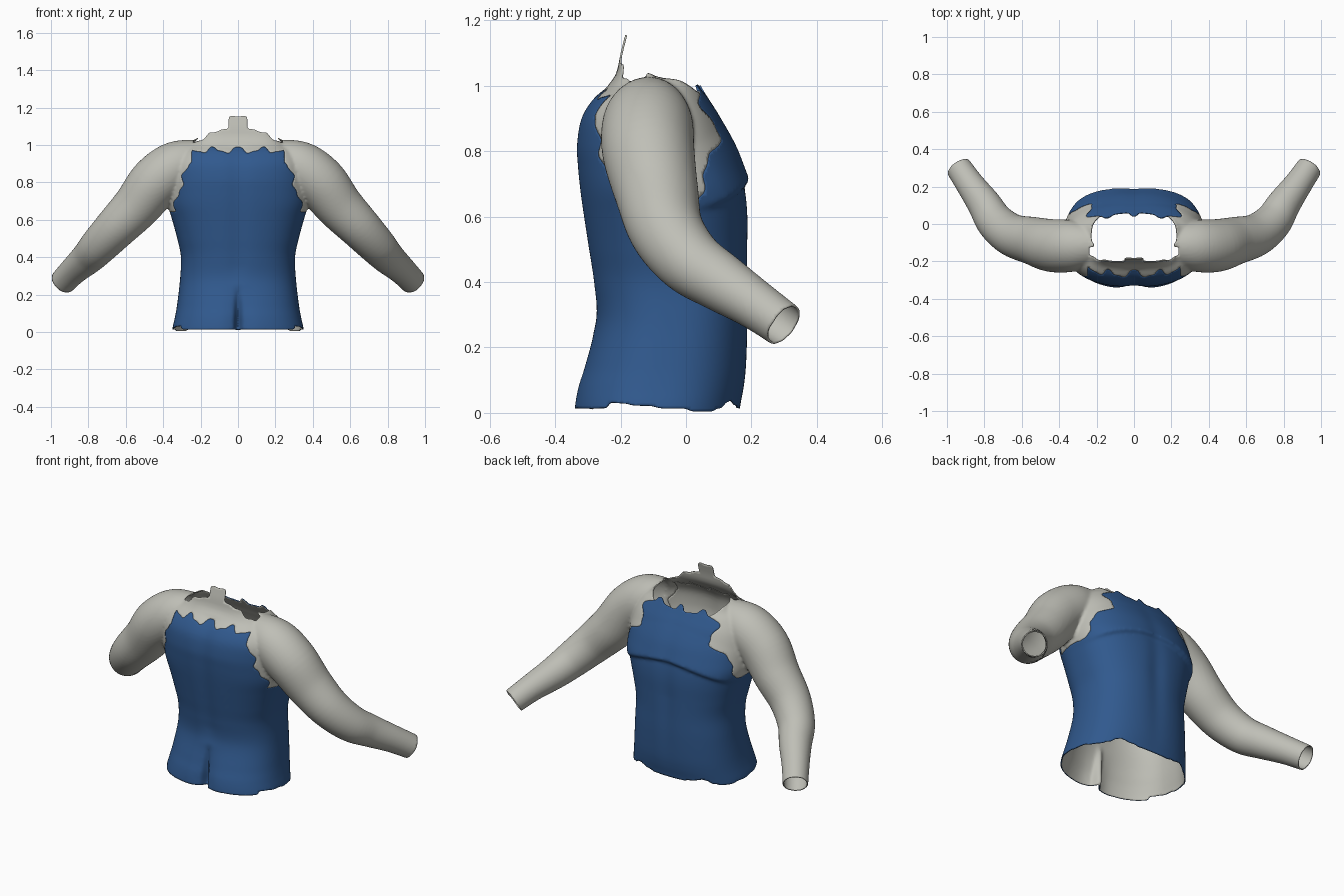
import bpy, bmesh, math
from mathutils import Vector

if "Cube" in bpy.data.objects:
    bpy.data.objects.remove(bpy.data.objects["Cube"])

def material(name, rgb):
    m = bpy.data.materials.new(name)
    m.diffuse_color = (*rgb, 1)
    m.use_nodes = True
    m.node_tree.nodes["Principled BSDF"].inputs["Base Color"].default_value = m.diffuse_color
    return m

BLUE = material("suit blue", (0.03, 0.10, 0.27))
GREY = material("warm grey", (0.52, 0.52, 0.47))

def resample(rows, n):
    """Catmull-Rom interpolation of rows of numbers."""
    out = []
    for k in range(n + 1):
        f = k / n * (len(rows) - 1)
        i = min(int(f), len(rows) - 2)
        t = f - i
        a, b, c, d = (rows[min(max(j, 0), len(rows) - 1)] for j in (i - 1, i, i + 1, i + 2))
        out.append([0.5 * (2*q + (r - p)*t + (2*p - 5*q + 4*r - s)*t*t + (3*q - p - 3*r + s)*t**3)
                    for p, q, r, s in zip(a, b, c, d)])
    return out

def loft(bm, rings):
    """Closed tube through rings of equal length."""
    vs = [[bm.verts.new(p) for p in r] for r in rings]
    n = len(vs[0])
    faces = [bm.faces.new((a[i], a[(i+1) % n], b[(i+1) % n], b[i]))
             for a, b in zip(vs, vs[1:]) for i in range(n)]
    faces += [bm.faces.new(vs[0][::-1]), bm.faces.new(vs[-1])]
    bmesh.ops.recalc_face_normals(bm, faces=faces)

# Torso sections: height, half width, back y, chest y, squareness
TORSO = [(-.04, .355, -.348, .16, 2.4), (.02, .35, -.346, .166, 2.4), (.08, .337, -.335, .178, 2.4),
         (.15, .325, -.312, .186, 2.4), (.28, .31, -.277, .191, 2.4), (.40, .305, -.285, .191, 2.4),
         (.50, .325, -.30, .191, 2.4), (.60, .352, -.315, .191, 2.4), (.68, .375, -.326, .183, 2.4),
         (.75, .378, -.333, .166, 2.4), (.82, .375, -.336, .145, 2.4), (.90, .36, -.322, .108, 2.5),
         (.96, .32, -.285, .07, 2.7), (1.0, .26, -.24, .045, 3), (1.04, .215, -.213, .03, 4),
         (1.10, .20, -.20, .02, 4), (1.17, .20, -.182, .02, 4)]

def torso_ring(row, n=180):
    z, w, yb, yf, e = row
    pts = []
    for i in range(n):
        a = 2 * math.pi * i / n
        c, s = math.cos(a), math.sin(a)
        # even angular spacing keeps points dense near the centre line
        r = (abs(c)**e + abs(s)**e) ** (-1 / e)
        x = w * r * c
        y = (yb + yf) / 2 + (yf - yb) / 2 * r * s
        if s > 0:   # chest fold and breastbone dip
            d = z - (.70 - .7 * x * x)
            if d > 0:
                y += .022 * min(d / .015, 1) * max(0, 1 - d / .2) * min(1, s * 1.6)
            y -= .01 * math.exp(-(x / .05)**2) * max(0, 1 - abs(z - .5) / .5)
        else:       # cleft and spine groove
            k = min(1, max(0, (.25 - z) / .2))
            y += k * (.055 * math.exp(-(x / .014)**2) + .022 * math.exp(-(x / .06)**2))
            if .25 < z < 1:
                y += .008 * math.exp(-(x / .05)**2) * min(1, (z - .25) / .1)
        pts.append((x, y, z))
    return pts

# Arm path: x, y, z, radius
ARM = [(.10, -.11, .90, .10), (.22, -.112, .915, .112), (.33, -.117, .882, .138), (.44, -.115, .80, .141),
       (.54, -.09, .675, .128), (.65, -.06, .56, .114), (.74, .01, .465, .102),
       (.80, .105, .40, .09), (.875, .21, .332, .076), (.935, .298, .27, .070),
       (.975, .357, .227, .068)]
WRIST, WDIR = Vector((.935, .298, .27)), Vector((.06, .088, -.065)).normalized()

def arm_rings(side, n=48):
    rows = resample(ARM, 60)
    pts = [Vector((side * r[0], r[1], r[2])) for r in rows]
    rings = []
    for i, p in enumerate(pts):
        t = (pts[min(i+1, len(pts)-1)] - pts[max(i-1, 0)]).normalized()
        u = t.cross(Vector((0, 1, 0.3))).normalized()
        v = t.cross(u)
        rings.append([p + rows[i][3] * (math.cos(2*math.pi*k/n) * u + math.sin(2*math.pi*k/n) * v)
                      for k in range(n)])
    return rings

# Merge torso and arms into one blended skin
bm = bmesh.new()
loft(bm, [torso_ring(r) for r in resample(TORSO, 128)])
for side in (1, -1):
    loft(bm, arm_rings(side))
me = bpy.data.meshes.new("blend")
bm.to_mesh(me)
bm.free()
base = bpy.data.objects.new("blend", me)
bpy.context.collection.objects.link(base)
mod = base.modifiers.new("remesh", 'REMESH')
mod.mode, mod.voxel_size = 'VOXEL', 0.009
mod = base.modifiers.new("smooth", 'SMOOTH')
mod.factor, mod.iterations = 0.5, 4
deps = bpy.context.evaluated_depsgraph_get()
bm = bmesh.new()
bm.from_mesh(bpy.data.meshes.new_from_object(base.evaluated_get(deps)))
bpy.data.objects.remove(base)

def removed(p):
    """Openings: hem, neck and wrists."""
    x, y, z = abs(p.x), p.y, p.z
    wob = .008 * math.sin(43 * x + 2) + .005 * math.sin(90 * x + 30 * y)
    hem = .033 - .1 * (y + .23) if y < .09 else .012 + .025 * math.exp(-((y - .135) / .02)**2)
    if y < -.24:
        hem = .017
    if z < hem:
        return True
    if (Vector((x, y, z)) - WRIST).dot(WDIR) > 0 and x > .8:
        return True
    if z > .85 and (x / .23)**3 + abs((y + .06 + wob) / .116)**3 < 1:
        return True
    if x < .24:     # nape tab stepping down to the shoulders
        lim = 1.155 if x < .05 else 1.10 - (x - .05) * .45 + wob
        return z > (lim if y < -.12 else 1.045)
    return False

def is_suit(p):
    """Suit area with a wavy edge around arms and shoulders."""
    x, y, z = abs(p.x), p.y, p.z
    wav = .012 * math.sin(38 * z + 1) + .006 * math.sin(85 * z)
    wax = .014 * math.cos(48 * x) + .007 * math.sin(100 * x)
    if z < .64:
        return x < .39
    if y < -.12:
        edge = -.20 - .45 * max(0, min(z - .66, .17))
        return x < .372 - .25 * max(0, z - .85) + wav and z < .972 + wax and (y < edge + wav or x < .25)
    edge = .035 + .35 * max(0, min(z - .66, .16)) - .6 * max(0, z - .88)
    return x < .39 - .38 * max(0, z - .7) + wav and y > edge + wav

bmesh.ops.delete(bm, geom=[f for f in bm.faces if removed(f.calc_center_median())], context='FACES')
for f in bm.faces:
    f.smooth = True
    f.material_index = 0 if is_suit(f.calc_center_median()) else 1

# Even out the stepped rims and colour borders
border = {}
for e in bm.edges:
    fs = e.link_faces
    if len(fs) == 1 or (len(fs) == 2 and fs[0].material_index != fs[1].material_index):
        for v in e.verts:
            border.setdefault(v, []).append(e.other_vert(v))
for _ in range(4):
    new = {v: v.co * .4 + (n[0].co + n[1].co) * .3 for v, n in border.items() if len(n) == 2}
    for v, co in new.items():
        v.co = co

def part(name, index, mats, offset):
    """Split off one colour as a thin lined shell."""
    b = bm.copy()
    bmesh.ops.delete(b, geom=[f for f in b.faces if f.material_index != index], context='FACES')
    for f in b.faces:
        f.material_index = 0
    mesh = bpy.data.meshes.new(name)
    b.to_mesh(mesh)
    b.free()
    for m in mats:
        mesh.materials.append(m)
    ob = bpy.data.objects.new(name, mesh)
    bpy.context.collection.objects.link(ob)
    s = ob.modifiers.new("lining", 'SOLIDIFY')
    s.thickness, s.offset, s.material_offset = 0.006, -1, offset

part("torso_suit", 0, [BLUE, GREY], 1)
part("arms_and_shoulders", 1, [GREY], 0)
bm.free()
